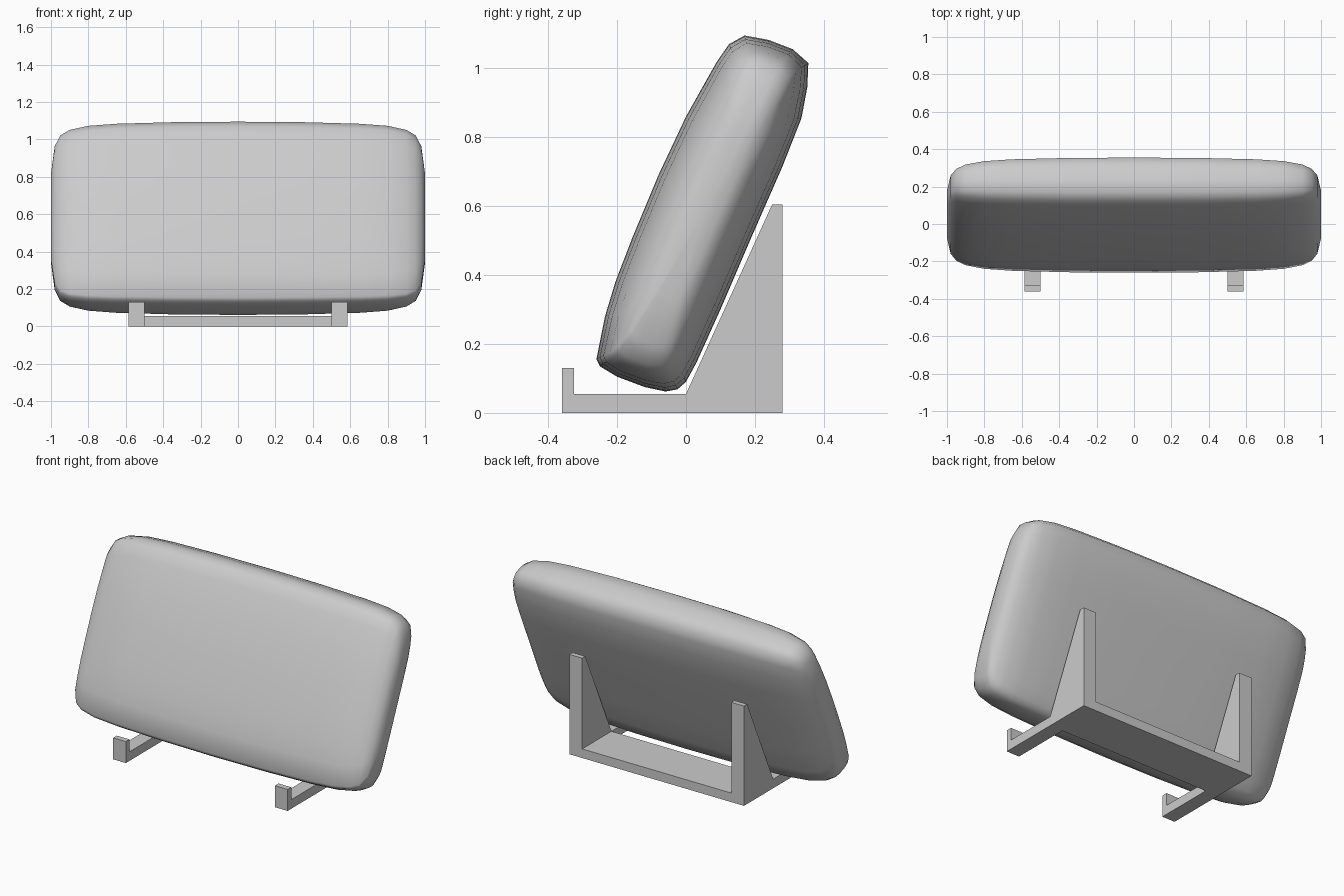
import bpy
import bmesh
from math import atan2, sin, cos
from mathutils import Vector

cube = bpy.data.objects.get("Cube")
if cube:
    bpy.data.objects.remove(cube, do_unlink=True)

grey = bpy.data.materials.new("light grey")
grey.use_nodes = True
grey.diffuse_color = (0.6, 0.6, 0.6, 1)
grey.node_tree.nodes["Principled BSDF"].inputs["Base Color"].default_value = (0.6, 0.6, 0.6, 1)


def add_object(name, bm, smooth=False):
    bmesh.ops.recalc_face_normals(bm, faces=bm.faces)
    mesh = bpy.data.meshes.new(name)
    bm.to_mesh(mesh)
    bm.free()
    for face in mesh.polygons:
        face.use_smooth = smooth
    mesh.materials.append(grey)
    obj = bpy.data.objects.new(name, mesh)
    bpy.context.collection.objects.link(obj)
    return obj


def extrude_profile(name, profile, x0, x1):
    """Side outline (y, z) extruded along x."""
    bm = bmesh.new()
    face = bm.faces.new([bm.verts.new((x0, y, z)) for y, z in profile])
    moved = bmesh.ops.extrude_face_region(bm, geom=[face])["geom"]
    bmesh.ops.translate(bm, vec=(x1 - x0, 0, 0),
                        verts=[v for v in moved if isinstance(v, bmesh.types.BMVert)])
    return add_object(name, bm)


# Stand: two hooked side brackets joined by a flat plate
bracket = [(-0.36, 0), (0.28, 0), (0.28, 0.605), (0.25, 0.605),
           (0, 0.055), (-0.325, 0.055), (-0.325, 0.13), (-0.36, 0.13)]
extrude_profile("left_bracket", bracket, 0.5, 0.585)
extrude_profile("right_bracket", bracket, -0.585, -0.5)
extrude_profile("base_plate", [(0, 0), (0.28, 0), (0.28, 0.055), (0, 0.055)], -0.5, 0.5)

# Cushion: leaning rounded slab, lofted from its side outline (y, z)
outline = [(-0.26, 0.155), (-0.235, 0.28), (-0.205, 0.38), (-0.155, 0.51), (-0.08, 0.69),
           (0.0, 0.86), (0.09, 1.02), (0.125, 1.07), (0.17, 1.095), (0.24, 1.082),
           (0.31, 1.055), (0.355, 1.015), (0.352, 0.945), (0.335, 0.855), (0.28, 0.715),
           (0.19, 0.51), (0.1, 0.3), (0.03, 0.145), (0.0, 0.09), (-0.025, 0.068),
           (-0.06, 0.062), (-0.12, 0.075), (-0.2, 0.105), (-0.25, 0.135)]
# Half width stations: x, height scale, thickness scale
stations = [(0, 1, 1), (0.35, 0.995, 0.99), (0.65, 0.982, 0.94), (0.8, 0.965, 0.87),
            (0.9, 0.93, 0.75), (0.95, 0.88, 0.61), (0.98, 0.77, 0.48), (1, 0.48, 0.27)]
lean = atan2(0.55, 0.25)
up = Vector((0, cos(lean), sin(lean)))
back = Vector((0, sin(lean), -cos(lean)))
centre = Vector((0, 0.052, 0.58))

bm = bmesh.new()
rings = []
for x, high, thick in [(-x, h, t) for x, h, t in stations[:0:-1]] + stations:
    ring = []
    for y, z in outline:
        d = Vector((0, y, z)) - centre
        p = centre + up * d.dot(up) * high + back * d.dot(back) * thick
        ring.append(bm.verts.new((x, p.y, p.z)))
    rings.append(ring)
n = len(outline)
for a, b in zip(rings, rings[1:]):
    for i in range(n):
        j = (i + 1) % n
        bm.faces.new((a[i], a[j], b[j], b[i]))
# Close each end with a slightly domed fan
for ring in (rings[0], rings[-1]):
    tip = bm.verts.new((ring[0].co.x * 1.0, centre.y, centre.z))
    for i in range(n):
        bm.faces.new((ring[i], ring[(i + 1) % n], tip))
add_object("cushion", bm, smooth=True)
